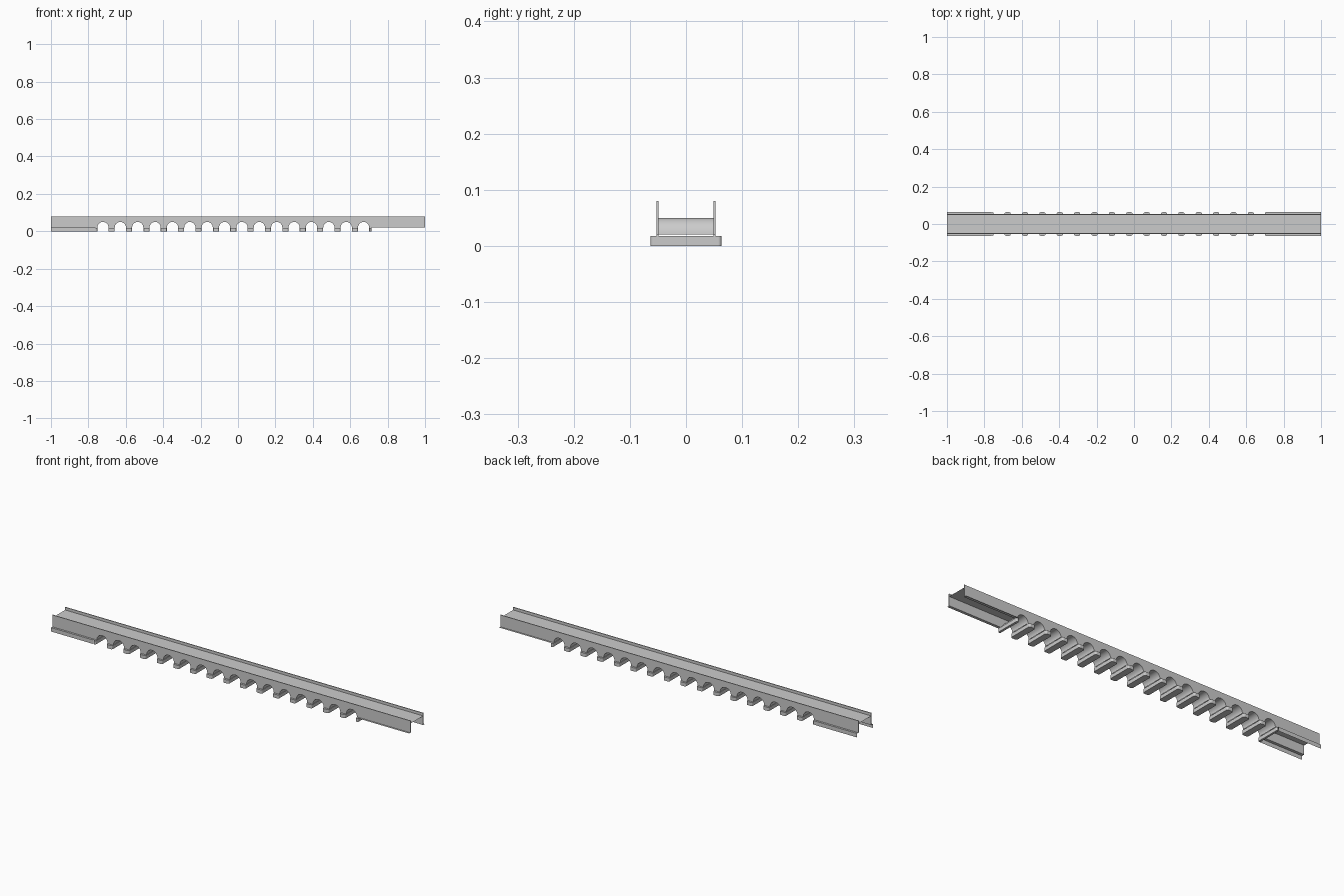
import bpy, bmesh, math

if "Cube" in bpy.data.objects:
    bpy.data.objects.remove(bpy.data.objects["Cube"])

BAY = 0.0929          # arch spacing
FIRST = -0.722        # centre of first arch
N = 16
R = 0.030             # arch radius
SPRING = 0.020
TOP = 0.080
X0, X1 = -0.762, 0.713  # arcade ends
centres = [FIRST + i * BAY for i in range(N)]


def make(name, verts, faces, smooth=False):
    me = bpy.data.meshes.new(name)
    me.from_pydata(verts, [], faces)
    bm = bmesh.new()
    bm.from_mesh(me)
    bmesh.ops.triangulate(bm, faces=[f for f in bm.faces if len(f.verts) > 4])
    bmesh.ops.recalc_face_normals(bm, faces=bm.faces)
    bm.to_mesh(me)
    bm.free()
    ob = bpy.data.objects.new(name, me)
    bpy.context.collection.objects.link(ob)
    if smooth:
        for p in me.polygons:
            p.use_smooth = True
    return ob


def prism(name, pts, axis, a, b):
    """Extrude a closed 2D outline along y (outline in xz) or z (outline in xy)."""
    if axis == 'y':
        put = lambda p, t: (p[0], t, p[1])
    else:
        put = lambda p, t: (p[0], p[1], t)
    n = len(pts)
    verts = [put(p, a) for p in pts] + [put(p, b) for p in pts]
    faces = [tuple(range(n))[::-1], tuple(range(n, 2 * n))]
    faces += [(i, (i + 1) % n, n + (i + 1) % n, n + i) for i in range(n)]
    return make(name, verts, faces)


def sheet(name, pts, vec_a, vec_b, smooth=False):
    """Open strip swept between two placement functions."""
    n = len(pts)
    verts = [vec_a(p) for p in pts] + [vec_b(p) for p in pts]
    return make(name, verts, [(i, i + 1, n + i + 1, n + i) for i in range(n - 1)], smooth)


def arch(cx, seg=16):
    return [(cx - R * math.cos(math.pi * i / seg), SPRING + R * math.sin(math.pi * i / seg))
            for i in range(seg + 1)]


# Side walls: parapet and spandrel pierced by the arcade
outline = [(-1, TOP), (-1, SPRING), (X0, SPRING), (X0, 0)]
for c in centres:
    outline += [(c - R, 0)] + arch(c) + [(c + R, 0)]
outline += [(X1, 0), (X1, SPRING), (1, SPRING), (1, TOP)]
for s, nm in ((-1, "front"), (1, "back")):
    prism(nm + "_wall", outline, 'y', s * 0.049, s * 0.053)

# Arch barrels between the walls
for i, c in enumerate(centres):
    sheet(f"arch_barrel_{i}", arch(c), lambda p: (p[0], -0.05, p[1]),
          lambda p: (p[0], 0.05, p[1]), True)


# Pier bases with rounded ends
def rounded(x0, x1, y, r):
    pts = []
    for cx, cy, a in ((x1 - r, y - r, 0), (x0 + r, y - r, 90),
                      (x0 + r, r - y, 180), (x1 - r, r - y, 270)):
        for k in range(5):
            t = math.radians(a + k * 22.5)
            pts.append((cx + r * math.cos(t), cy + r * math.sin(t)))
    return pts


spans = [(a + R, b - R) for a, b in zip(centres, centres[1:])]
spans = [(X0, centres[0] - R)] + spans + [(centres[-1] + R, X1)]
for i, (a, b) in enumerate(spans):
    prism(f"pier_base_{i}", rounded(a, b, 0.063, min(0.008, (b - a) * 0.45)), 'z', 0, 0.018)

# Thin deck running the full length
sheet("deck", [(-1, 0), (X0, 0), (X1, 0), (1, 0)],
      lambda p: (p[0], -0.05, 0.066), lambda p: (p[0], 0.05, 0.066))

# Ledges beside the plain ends; the left one has a skirt to the ground
for s, nm in ((-1, "front"), (1, "back")):
    for side, a, b, prof in (
            ("left", -1, X0, [(0.050, 0.020), (0.063, 0.020), (0.063, 0.0)]),
            ("right", X1 - 0.01, 1, [(0.050, 0.020), (0.063, 0.020)])):
        sheet(f"{nm}_{side}_ledge", prof, lambda p: (a, s * p[0], p[1]),
              lambda p: (b, s * p[0], p[1]))
